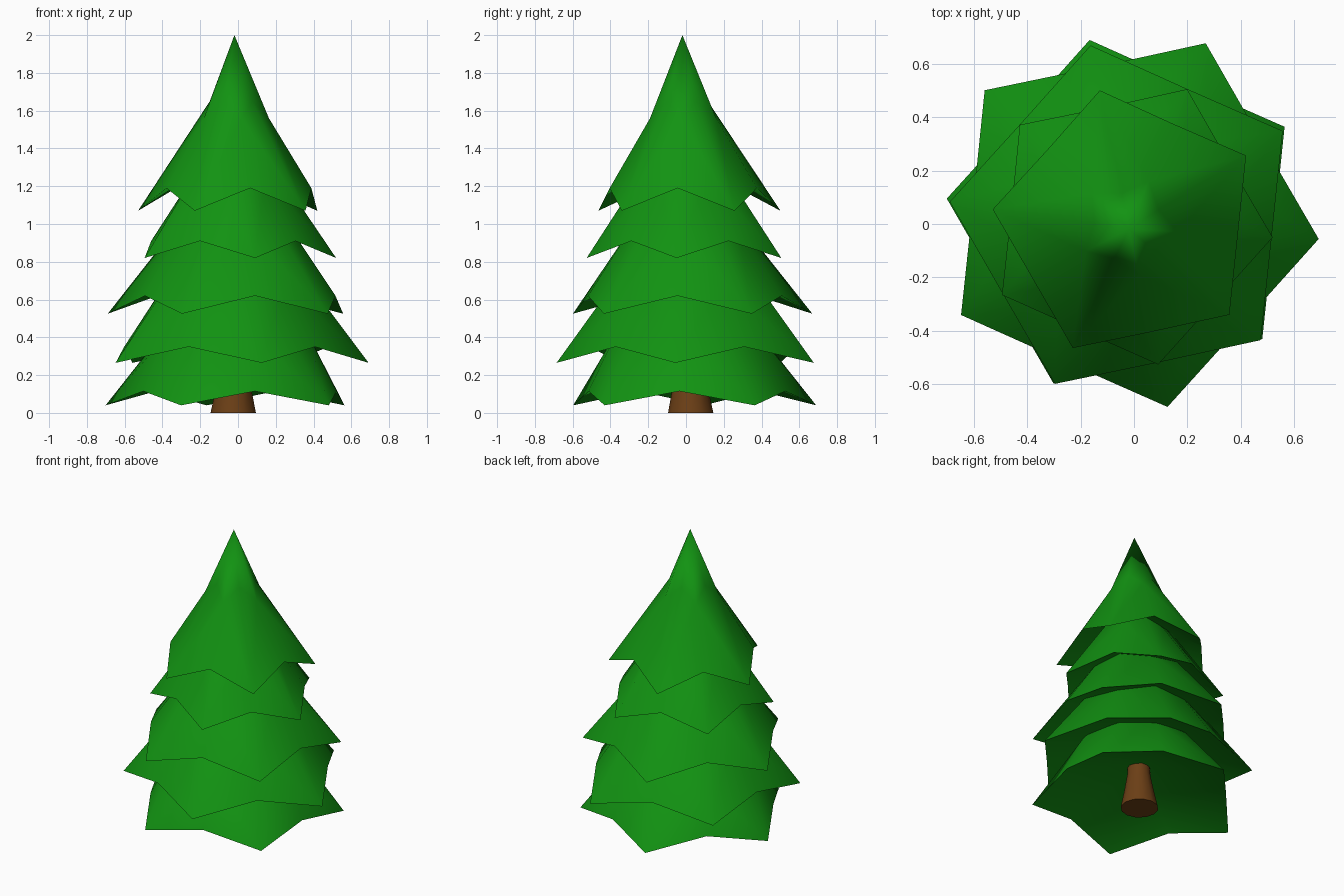
import bpy, bmesh, math
from mathutils import Vector

if "Cube" in bpy.data.objects:
    bpy.data.objects.remove(bpy.data.objects["Cube"])


def material(name, rgb):
    m = bpy.data.materials.new(name)
    m.diffuse_color = (*rgb, 1)
    m.use_nodes = True
    m.node_tree.nodes["Principled BSDF"].inputs["Base Color"].default_value = m.diffuse_color
    return m


green = material("needle green", (0.006, 0.29, 0.006))
brown = material("bark brown", (0.15, 0.05, 0.008))


def axis(z):
    """The tree leans very slightly, so its centre drifts with height."""
    return -0.025 + 0.003 * z, 0.025 - 0.022 * z


def point(r, deg, z, base):
    cx, cy = axis(base if base is not None else z)
    a = math.radians(deg)
    return Vector((cx + r * math.cos(a), cy + r * math.sin(a), z))


def finish(name, bm, mat):
    bmesh.ops.recalc_face_normals(bm, faces=bm.faces)
    for f in bm.faces:
        f.smooth = True
    for e in bm.edges:
        if len(e.link_faces) == 2 and e.calc_face_angle() > math.radians(60):
            e.smooth = False
    me = bpy.data.meshes.new(name)
    bm.to_mesh(me)
    bm.free()
    me.materials.append(mat)
    ob = bpy.data.objects.new(name, me)
    bpy.context.collection.objects.link(ob)


def tier(name, phase, tip, notch, up_tip, up_notch, top, under):
    """Five pointed skirt: drooping tips, raised notches, hollow underside."""
    bm = bmesh.new()
    rim, ring = [], []
    for i in range(10):
        a = phase + 36 * i
        (r, z), (ru, zu) = (notch, up_notch) if i % 2 else (tip, up_tip)
        rim.append(bm.verts.new(point(r, a, z, None)))
        ring.append(bm.verts.new(point(ru, a, zu, None)))
    apex = bm.verts.new(point(0, 0, top, None))
    hollow = bm.verts.new(point(0, 0, under, None))
    for i in range(10):
        j = (i + 1) % 10
        # keep every facet symmetric about its tip
        if i % 2:
            bm.faces.new((rim[i], rim[j], ring[i]))
            bm.faces.new((rim[j], ring[j], ring[i]))
        else:
            bm.faces.new((rim[i], rim[j], ring[j]))
            bm.faces.new((rim[i], ring[j], ring[i]))
        bm.faces.new((ring[i], ring[j], apex))
        bm.faces.new((rim[j], rim[i], hollow))
    finish(name, bm, green)


# branch tiers, bottom to top: (radius, height) of tips and notches
tier("branch_tier_1", 30, (0.68, 0.04), (0.55, 0.115), (0.38, 0.42), (0.39, 0.43), 0.75, 0.32)
tier("branch_tier_2", -6, (0.72, 0.265), (0.582, 0.35), (0.36, 0.74), (0.36, 0.69), 1.0, 0.58)
tier("branch_tier_3", 30, (0.67, 0.525), (0.542, 0.62), (0.28, 1.02), (0.30, 0.98), 1.25, 0.85)
tier("branch_tier_4", -6, (0.545, 0.82), (0.44, 0.91), (0.21, 1.31), (0.22, 1.25), 1.5, 1.12)
tier("branch_tier_5", 30, (0.51, 1.07), (0.412, 1.19), (0.13, 1.65), (0.185, 1.56), 2.0, 1.4)

# flared trunk
bm = bmesh.new()
loops = [[bm.verts.new(point(r, 30 * i, z, None)) for i in range(12)]
         for r, z in ((0.12, 0.0), (0.096, 0.12), (0.075, 0.24), (0.065, 0.45))]
for a, b in zip(loops, loops[1:]):
    for i in range(12):
        j = (i + 1) % 12
        bm.faces.new((a[i], a[j], b[j], b[i]))
bm.faces.new(loops[0][::-1])
bm.faces.new(loops[-1])
finish("trunk", bm, brown)
